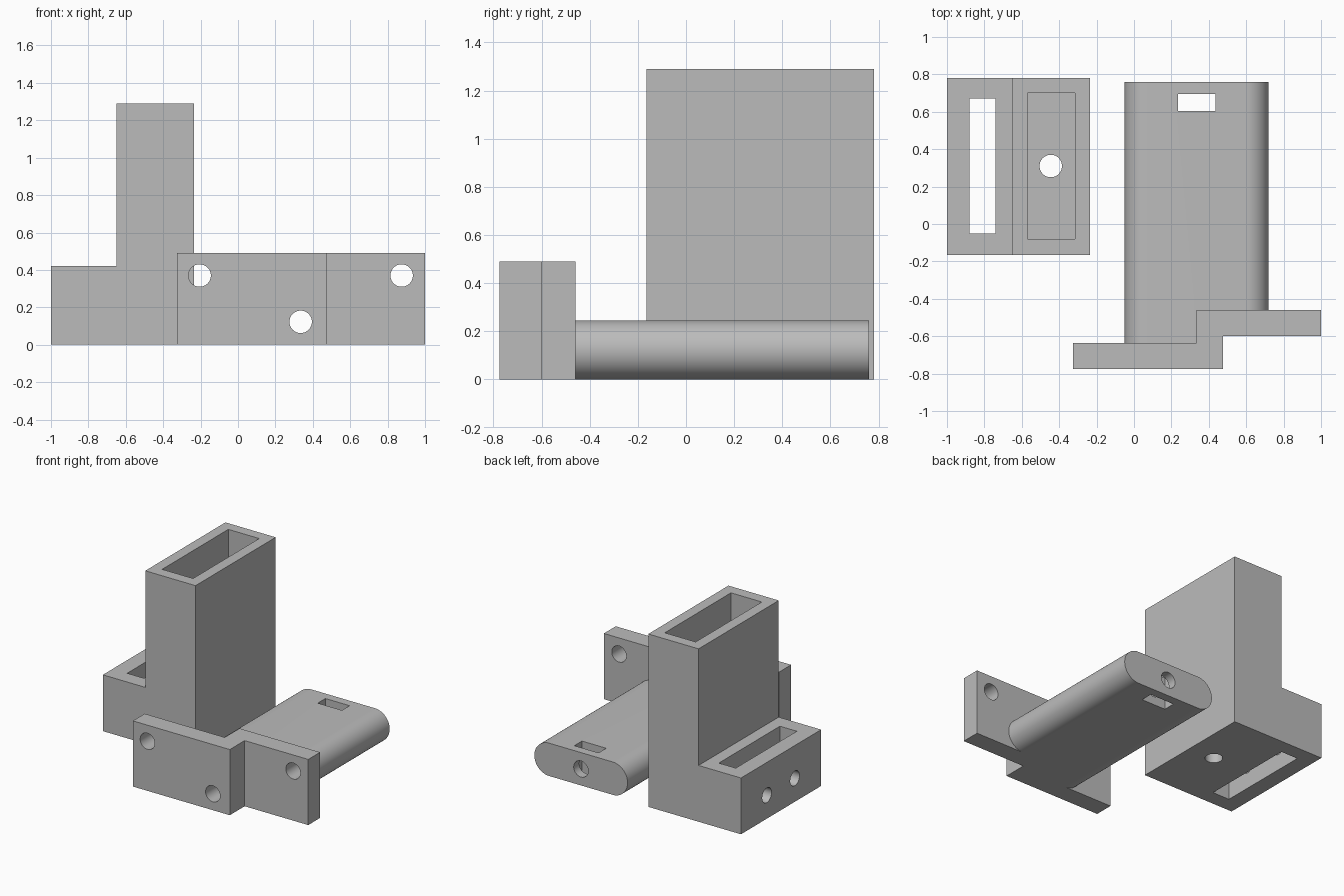
import bpy, bmesh, math
from mathutils import Matrix

old = bpy.data.objects.get("Cube")
if old:
    bpy.data.objects.remove(old, do_unlink=True)

grey = bpy.data.materials.new("plain grey")
grey.use_nodes = True
colour = (0.5, 0.5, 0.5, 1)
grey.diffuse_color = colour
grey.node_tree.nodes["Principled BSDF"].inputs["Base Color"].default_value = colour


def add_object(name, bm):
    bmesh.ops.recalc_face_normals(bm, faces=bm.faces)
    mesh = bpy.data.meshes.new(name)
    bm.to_mesh(mesh)
    bm.free()
    mesh.materials.append(grey)
    obj = bpy.data.objects.new(name, mesh)
    bpy.context.collection.objects.link(obj)
    return obj


def prism(name, outline, axis, start, end):
    """Extrude a flat outline along y (outline is x, z) or z (outline is x, y)."""
    bm = bmesh.new()
    place = (lambda u, v: (u, start, v)) if axis == "y" else (lambda u, v: (u, v, start))
    face = bm.faces.new([bm.verts.new(place(u, v)) for u, v in outline])
    shift = (0, end - start, 0) if axis == "y" else (0, 0, end - start)
    extruded = bmesh.ops.extrude_face_region(bm, geom=[face])["geom"]
    moved = [g for g in extruded if isinstance(g, bmesh.types.BMVert)]
    bmesh.ops.translate(bm, verts=moved, vec=shift)
    return add_object(name, bm)


def box(name, x0, x1, y0, y1, z0, z1):
    return prism(name, [(x0, y0), (x1, y0), (x1, y1), (x0, y1)], "z", z0, z1)


def rod(name, centre, radius, length, axis):
    turn = {"x": Matrix.Rotation(math.pi / 2, 4, "Y"),
            "y": Matrix.Rotation(math.pi / 2, 4, "X"),
            "z": Matrix.Identity(4)}[axis]
    bm = bmesh.new()
    bmesh.ops.create_cone(bm, cap_ends=True, segments=48, radius1=radius, radius2=radius,
                          depth=length, matrix=Matrix.Translation(centre) @ turn)
    return add_object(name, bm)


def combine(obj, tool, operation="DIFFERENCE"):
    mod = obj.modifiers.new(operation.title(), "BOOLEAN")
    mod.operation, mod.solver, mod.object = operation, "EXACT", tool
    bpy.context.view_layer.objects.active = obj
    bpy.ops.object.modifier_apply(modifier=mod.name)
    bpy.data.objects.remove(tool, do_unlink=True)


def finish(obj):
    bpy.ops.object.select_all(action="DESELECT")
    obj.select_set(True)
    bpy.context.view_layer.objects.active = obj
    bpy.ops.object.shade_smooth_by_angle(angle=math.radians(30))


# Stepped housing: tall hollow tower beside a low slotted base
housing = prism("tower_housing", [(-1, 0), (-0.235, 0), (-0.235, 1.29), (-0.65, 1.29),
                                  (-0.65, 0.42), (-1, 0.42)], "y", -0.165, 0.78)
combine(housing, box("tower_pocket", -0.57, -0.315, -0.08, 0.70, 0.08, 1.4))
combine(housing, box("base_slot", -0.88, -0.74, -0.05, 0.67, -0.1, 0.6))
combine(housing, rod("floor_hole", (-0.445, 0.31, 0), 0.06, 0.3, "z"))
for y in (0.145, 0.475):
    combine(housing, rod("side_hole", (-0.95, y, 0.175), 0.055, 0.25, "x"))
finish(housing)

# Rounded tongue with a full-radius edge on both sides
radius, mid_z = 0.1225, 0.1225
outline = []
for cx, first in ((0.72 - radius, -90), (-0.05 + radius, 90)):
    for i in range(25):
        a = math.radians(first + i * 7.5)
        outline.append((cx + radius * math.cos(a), mid_z + radius * math.sin(a)))
tongue = prism("tongue", outline, "y", -0.64, 0.76)
combine(tongue, box("tongue_notch", 0.4, 0.9, -0.8, -0.53, -0.1, 0.5))

# Offset flange joined to the tongue, then drilled
bracket = prism("flange_and_tongue", [(-0.325, -0.775), (0.475, -0.775), (0.475, -0.60),
                                      (1, -0.60), (1, -0.46), (0.335, -0.46),
                                      (0.335, -0.635), (-0.325, -0.635)], "z", 0, 0.49)
combine(bracket, tongue, "UNION")
combine(bracket, box("nut_slot", 0.235, 0.435, 0.605, 0.695, -0.1, 0.4))
for x, z, length in ((-0.205, 0.37, 1), (0.875, 0.37, 1), (0.335, mid_z, 4)):
    combine(bracket, rod("bolt_hole", (x, -0.6, z), 0.06, length, "y"))
finish(bracket)
